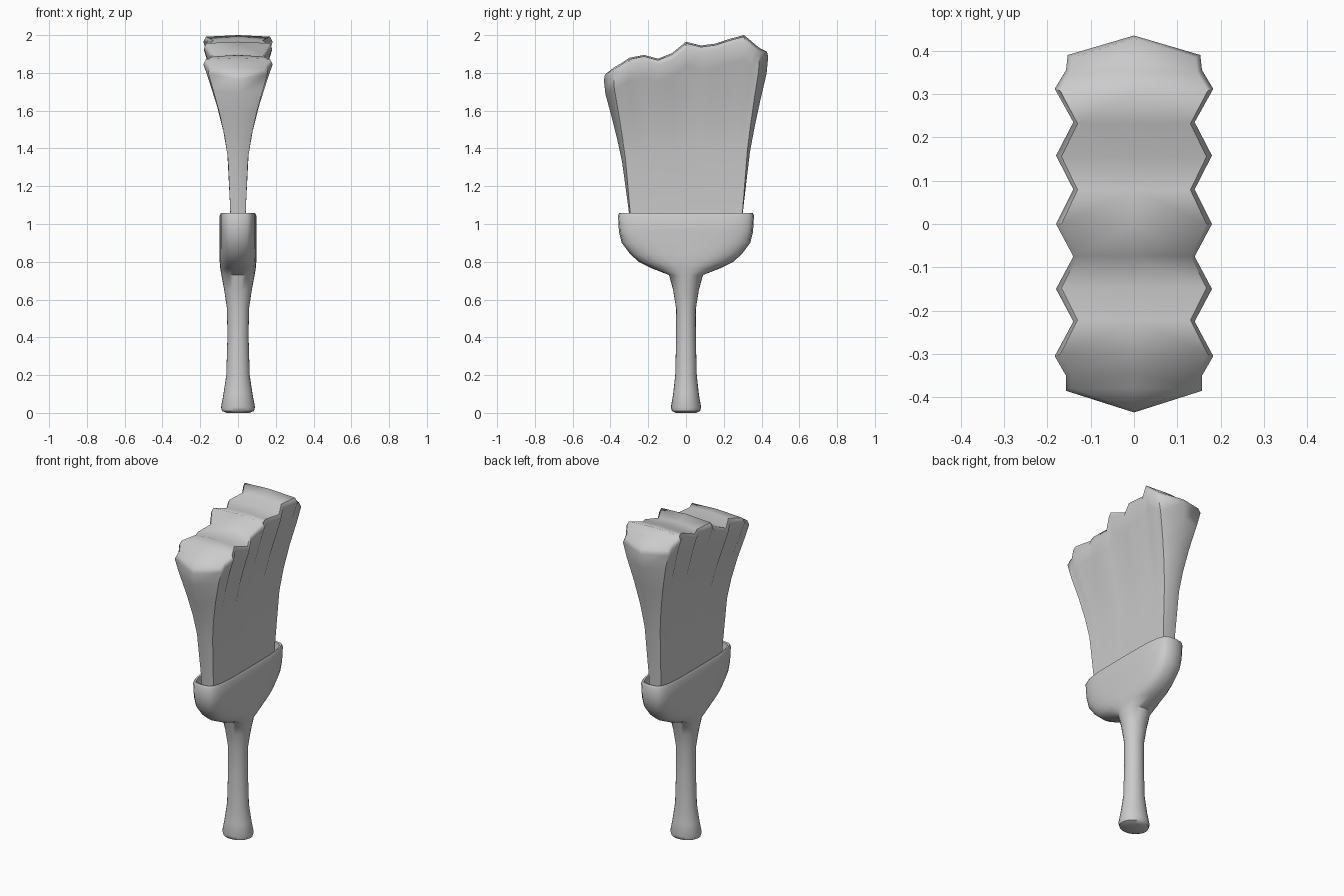
import bpy, bmesh, math

if "Cube" in bpy.data.objects:
    bpy.data.objects.remove(bpy.data.objects["Cube"], do_unlink=True)

grey = bpy.data.materials.new("plain_grey")
grey.use_nodes = True
grey.diffuse_color = (0.6, 0.6, 0.6, 1)
grey.node_tree.nodes["Principled BSDF"].inputs["Base Color"].default_value = grey.diffuse_color


def finish(bm, name, angle):
    bmesh.ops.recalc_face_normals(bm, faces=bm.faces)
    mesh = bpy.data.meshes.new(name)
    bm.to_mesh(mesh)
    bm.free()
    mesh.materials.append(grey)
    obj = bpy.data.objects.new(name, mesh)
    bpy.context.collection.objects.link(obj)
    bpy.ops.object.select_all(action="DESELECT")
    obj.select_set(True)
    bpy.context.view_layer.objects.active = obj
    bpy.ops.object.shade_smooth_by_angle(angle=math.radians(angle))


def skin(bm, rings):
    """Join equal closed rings of points with quads; return the vertex rings."""
    rows = [[bm.verts.new(p) for p in ring] for ring in rings]
    for a, b in zip(rows, rows[1:]):
        for i in range(len(a)):
            j = (i + 1) % len(a)
            bm.faces.new((a[i], a[j], b[j], b[i]))
    return rows


def oval(z, rx, ry, power, sides=24):
    """Superellipse ring: power 2 is round, higher is boxier."""
    ring = []
    for i in range(sides):
        a = 2 * math.pi * i / sides
        c, s = math.cos(a), math.sin(a)
        ring.append((math.copysign(abs(c) ** (2 / power), c) * rx,
                     math.copysign(abs(s) ** (2 / power), s) * ry, z))
    return ring


# Handle flaring into a hollow cup: height, half width, half depth, boxiness
handle_profile = [
    (0.0, 0.06, 0.055, 2), (0.01, 0.085, 0.075, 2), (0.03, 0.09, 0.08, 2),
    (0.1, 0.077, 0.068, 2), (0.2, 0.062, 0.057, 2), (0.4, 0.056, 0.052, 2),
    (0.55, 0.058, 0.052, 2), (0.65, 0.073, 0.068, 2), (0.73, 0.088, 0.09, 2),
    (0.765, 0.094, 0.18, 2.2), (0.8, 0.097, 0.25, 2.5), (0.84, 0.097, 0.295, 3),
    (0.9, 0.097, 0.34, 3.5), (0.96, 0.097, 0.355, 3.8), (1.045, 0.097, 0.36, 4),
    (1.058, 0.09, 0.353, 4), (1.055, 0.08, 0.343, 4), (0.99, 0.075, 0.335, 4),
]
bm = bmesh.new()
rows = skin(bm, [oval(*p) for p in handle_profile])
bm.faces.new(rows[0])
bm.faces.new(rows[-1])
finish(bm, "handle_and_cup", 50)

# Pleated bristles: depth position, half width and height at the tips
stations = [
    (-0.435, 0, 1.80), (-0.385, 0.157, 1.83), (-0.35, 0.157, 1.85),
    (-0.305, 0.183, 1.88), (-0.225, 0.14, 1.895), (-0.15, 0.18, 1.875),
    (-0.075, 0.14, 1.905), (0, 0.18, 1.965), (0.08, 0.14, 1.945),
    (0.158, 0.18, 1.955), (0.235, 0.14, 1.98), (0.312, 0.183, 2.0),
    (0.355, 0.157, 1.965), (0.39, 0.153, 1.935), (0.435, 0, 1.92),
]
outline = [(y, x, h) for y, x, h in stations]
outline += [(y, -x, h) for y, x, h in reversed(stations[1:-1])]


def bristle_ring(s, spread, splay):
    """Ring at fraction s of the height, from flat root to pleated tip."""
    ring = []
    for y, x, h in outline:
        root_x = math.copysign(0.04, x) if x else 0
        root_y = max(-0.297, min(0.297, y * 0.76))
        ring.append((root_x + (x - root_x) * spread,
                     root_y + (y - root_y) * splay,
                     1.0 + (h - 0.035 - 1.0) * s))
    return ring


levels = [(0, 0, 0), (0.1, 0.01, 0.05), (0.43, 0.11, 0.3), (0.58, 0.26, 0.48),
          (0.74, 0.5, 0.7), (0.9, 0.8, 0.94), (1, 1, 1)]
rings = [bristle_ring(*level) for level in levels]
rings.append([(x * 0.93, y * 0.985, h - 0.008) for y, x, h in outline])
bm = bmesh.new()
rows = skin(bm, rings)
bm.faces.new(rows[0])

# Softly crowned top joining both sides along a centre line
rim, n = rows[-1], len(stations)
centre = [rim[0]] + [bm.verts.new((0, y * 0.985, h)) for y, x, h in stations[1:-1]] + [rim[n - 1]]
for side in (1, -1):
    for i in range(n - 1):
        quad = [rim[side * i], rim[side * (i + 1)], centre[i + 1], centre[i]]
        bm.faces.new(list(dict.fromkeys(quad)))
finish(bm, "bristles", 60)
